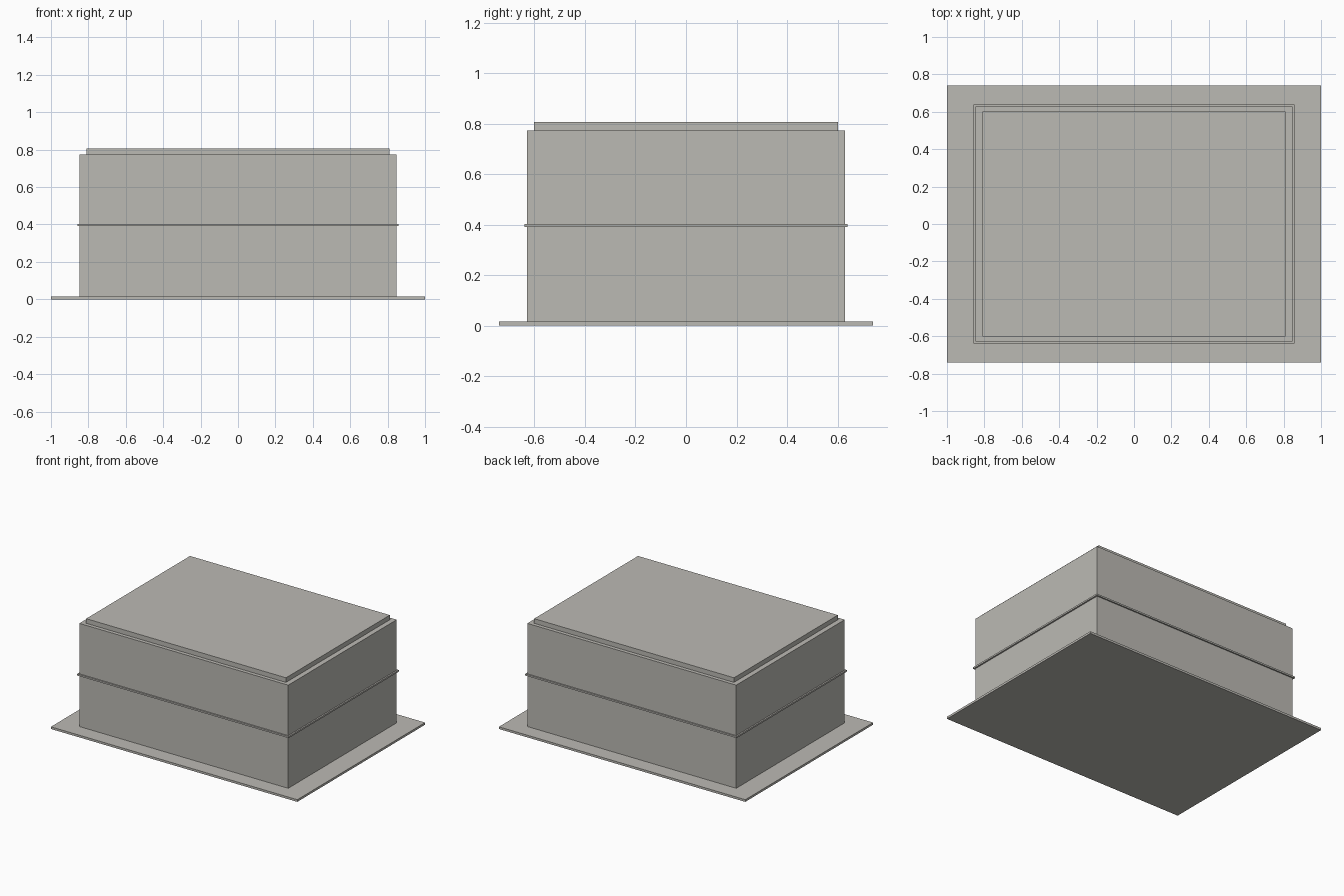
import bpy

if "Cube" in bpy.data.objects:
    bpy.data.objects.remove(bpy.data.objects["Cube"])

# Single warm grey finish
grey = bpy.data.materials.new("warm_grey")
grey.diffuse_color = (0.50, 0.49, 0.455, 1.0)
grey.use_nodes = True
grey.node_tree.nodes["Principled BSDF"].inputs["Base Color"].default_value = grey.diffuse_color


def slab(name, half_x, half_y, z0, z1):
    """Box centred on the z axis, spanning z0 to z1."""
    bpy.ops.mesh.primitive_cube_add(size=2, location=(0, 0, (z0 + z1) / 2))
    ob = bpy.context.object
    ob.name = name
    ob.scale = (half_x, half_y, (z1 - z0) / 2)
    bpy.ops.object.transform_apply(location=False, rotation=False, scale=True)
    ob.data.materials.append(grey)
    return ob


# Ground plinth, main walls, thin floor band and stepped roof
slab("base_plate", 1.0, 0.741, 0.0, 0.016)
slab("building_body", 0.848, 0.629, 0.016, 0.773)
slab("floor_band", 0.859, 0.639, 0.391, 0.403)
slab("roof_slab", 0.811, 0.602, 0.773, 0.807)
